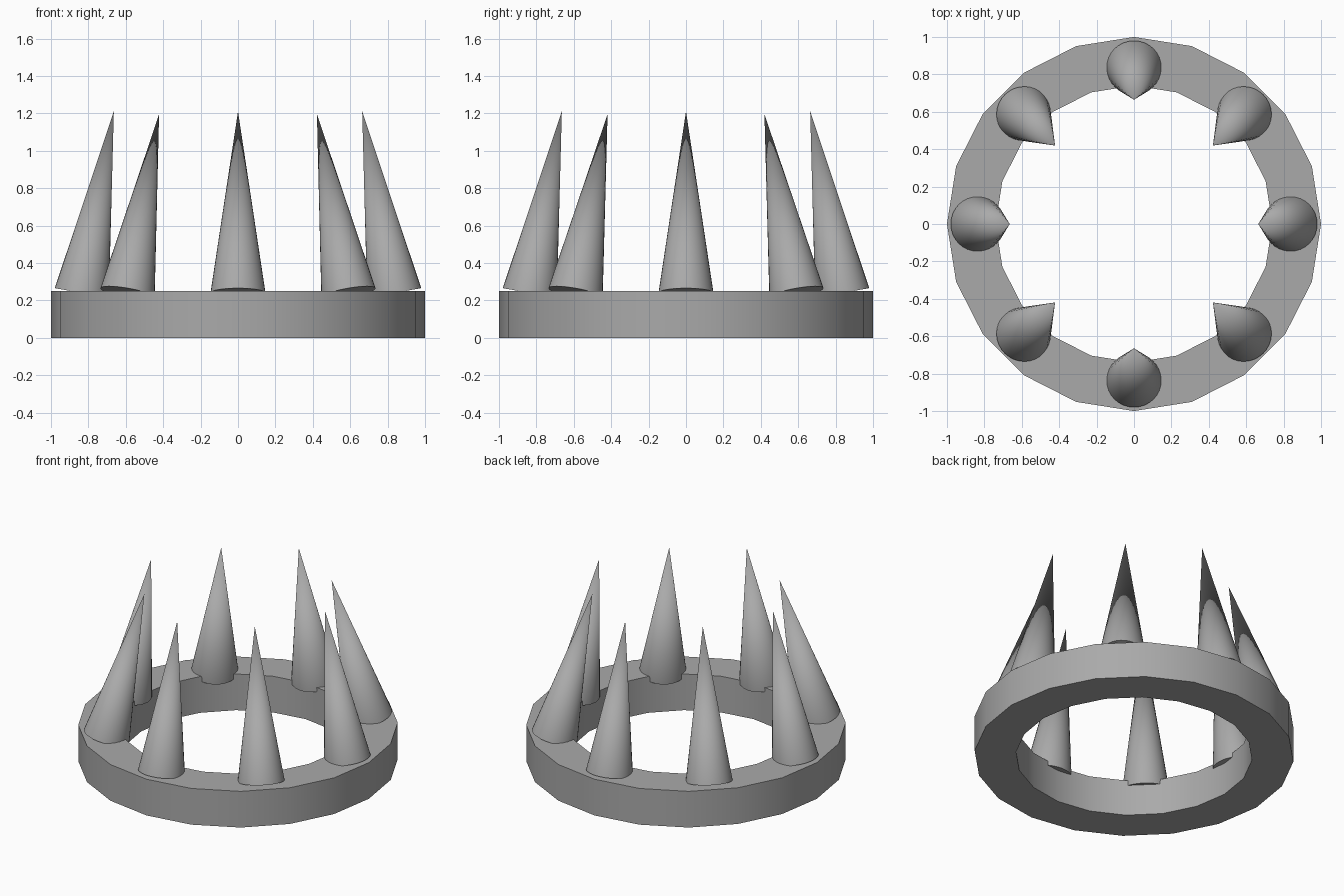
import bpy
import bmesh
import math
from mathutils import Euler, Matrix

cube = bpy.data.objects.get("Cube")
if cube:
    bpy.data.objects.remove(cube, do_unlink=True)

grey = bpy.data.materials.new("plain_grey")
grey.use_nodes = True
colour = (0.4, 0.4, 0.4, 1)
grey.diffuse_color = colour
grey.node_tree.nodes["Principled BSDF"].inputs["Base Color"].default_value = colour


def finish(name, bm):
    """Turn a bmesh into a shaded, coloured object."""
    bmesh.ops.recalc_face_normals(bm, faces=bm.faces[:])
    mesh = bpy.data.meshes.new(name)
    bm.to_mesh(mesh)
    bm.free()
    mesh.materials.append(grey)
    obj = bpy.data.objects.new(name, mesh)
    bpy.context.collection.objects.link(obj)
    bpy.ops.object.select_all(action="DESELECT")
    obj.select_set(True)
    bpy.context.view_layer.objects.active = obj
    bpy.ops.object.shade_smooth_by_angle(angle=math.radians(30))
    return obj


# Band: a rectangular section swept round a twenty-sided circle
SIDES, OUTER, INNER, HEIGHT = 20, 1.0, 0.74, 0.25
bm = bmesh.new()
section = [(OUTER, 0), (OUTER, HEIGHT), (INNER, HEIGHT), (INNER, 0)]
rings = []
for i in range(SIDES):
    a = math.tau * i / SIDES
    rings.append([bm.verts.new((r * math.cos(a), r * math.sin(a), z)) for r, z in section])
for i in range(SIDES):
    here, after = rings[i], rings[(i + 1) % SIDES]
    for k in range(4):
        n = (k + 1) % 4
        bm.faces.new((here[k], after[k], after[n], here[n]))
finish("band", bm)

# Spikes: eight cones leaning inward along each axis they sit off
LEAN, LENGTH, RADIUS, SEAT = math.radians(10), 0.985, 0.147, 0.24


def sign(v):
    return 0 if abs(v) < 0.01 else math.copysign(1, v)


for i in range(8):
    a = math.tau * i / 8
    x, y = 0.835 * math.cos(a), 0.835 * math.sin(a)
    turn = Euler((LEAN * sign(y), -LEAN * sign(x), 0)).to_matrix().to_4x4()
    place = Matrix.Translation((x, y, SEAT)) @ turn @ Matrix.Translation((0, 0, LENGTH / 2))
    bm = bmesh.new()
    bmesh.ops.create_cone(bm, cap_ends=True, segments=32, radius1=RADIUS,
                          radius2=0, depth=LENGTH, matrix=place)
    bmesh.ops.remove_doubles(bm, verts=bm.verts[:], dist=0.0001)
    finish(f"spike_{i + 1}", bm)
